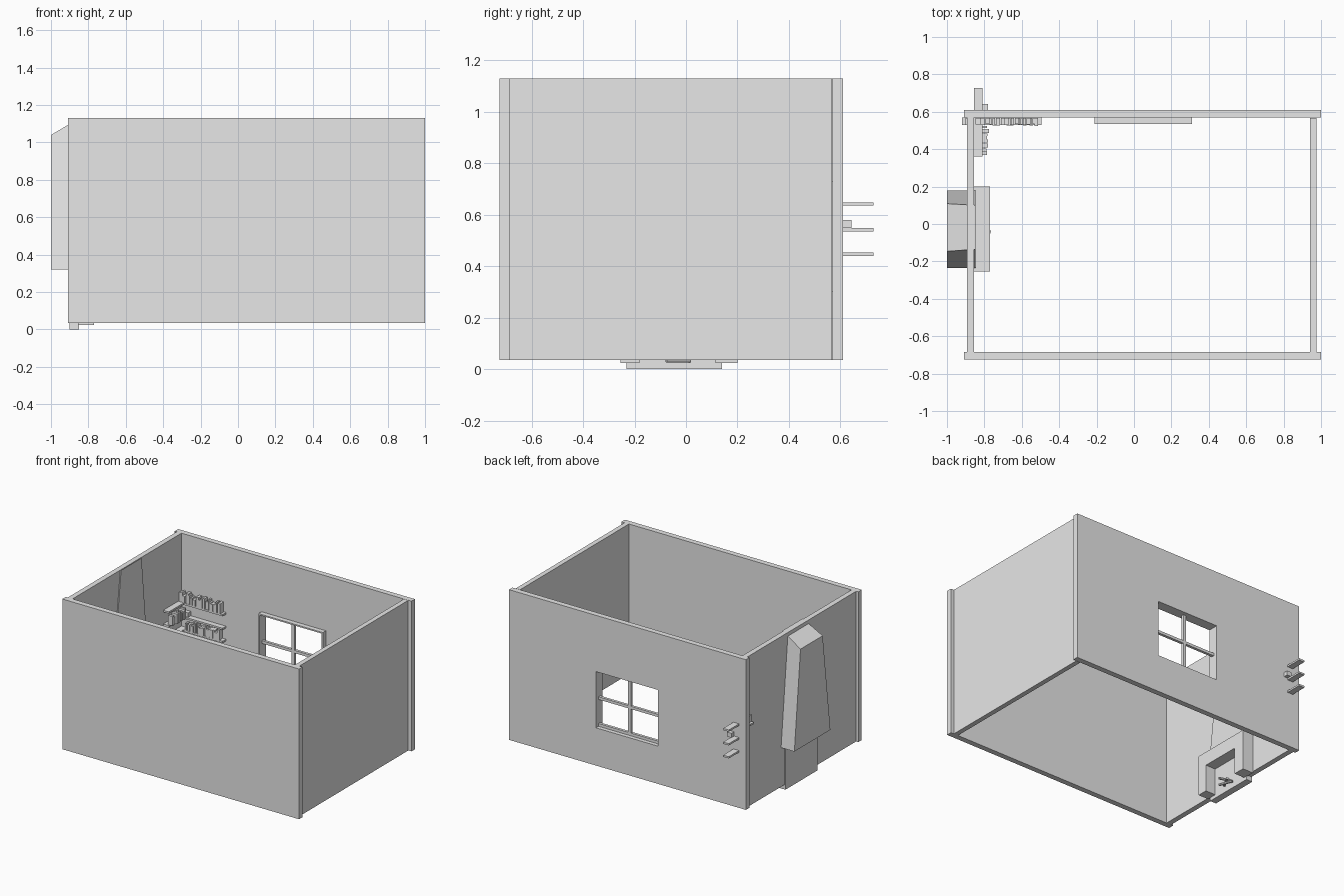
import bpy, bmesh, random
from mathutils import Matrix, Vector

random.seed(4)
cube = bpy.data.objects.get("Cube")
if cube:
    bpy.data.objects.remove(cube, do_unlink=True)

grey = bpy.data.materials.new("plain_grey")
grey.use_nodes = True
grey.diffuse_color = (0.8, 0.8, 0.8, 1)
grey.node_tree.nodes["Principled BSDF"].inputs["Base Color"].default_value = (0.8, 0.8, 0.8, 1)


def finish(name, bm):
    bmesh.ops.recalc_face_normals(bm, faces=bm.faces)
    mesh = bpy.data.meshes.new(name)
    bm.to_mesh(mesh)
    bm.free()
    mesh.materials.append(grey)
    obj = bpy.data.objects.new(name, mesh)
    bpy.context.collection.objects.link(obj)
    return obj


def add_box(bm, x, y, z):
    """Add a box given its (low, high) range on each axis."""
    size = Vector([r[1] - r[0] for r in (x, y, z)])
    mid = Vector([(r[0] + r[1]) / 2 for r in (x, y, z)])
    bmesh.ops.create_cube(bm, size=1, matrix=Matrix.Translation(mid) @ Matrix.Diagonal(size).to_4x4())


def box(name, x, y, z):
    bm = bmesh.new()
    add_box(bm, x, y, z)
    return finish(name, bm)


def ring(name, outer, inner, y):
    """Rectangular slab in the xz plane with a rectangular hole; rectangles are (x0, x1, z0, z1)."""
    bm = bmesh.new()
    loops = []
    for x0, x1, z0, z1 in (outer, inner):
        loops.append([bm.verts.new((a, y[0], b)) for a, b in ((x0, z0), (x1, z0), (x1, z1), (x0, z1))])
    out, inn = loops
    faces = [bm.faces.new((out[i], out[(i + 1) % 4], inn[(i + 1) % 4], inn[i])) for i in range(4)]
    grown = bmesh.ops.extrude_face_region(bm, geom=faces, use_keep_orig=True)["geom"]
    verts = [v for v in grown if isinstance(v, bmesh.types.BMVert)]
    bmesh.ops.translate(bm, verts=verts, vec=(0, y[1] - y[0], 0))
    return finish(name, bm)


# Walls, open above and below
LOW, TOP = 0.035, 1.13
HOLE = (-0.2, 0.3, 0.31, 0.72)
box("front_wall", (-0.91, 1), (-0.725, -0.685), (LOW, TOP))
box("left_wall", (0.94, 0.975), (-0.685, 0.568), (LOW, TOP))
box("right_wall", (-0.893, -0.855), (-0.685, 0.57), (LOW, TOP))
ring("back_wall", (-0.91, 1, LOW, TOP), HOLE, (0.57, 0.61))

# Window trim and glazing bars
ring("window_trim", (-0.21, 0.31, 0.3, 0.73), HOLE, (0.535, 0.57))
box("window_upright_bar", (0.038, 0.062), (0.56, 0.58), HOLE[2:])
box("window_cross_bar", HOLE[:2], (0.56, 0.58), (0.505, 0.525))
box("window_bottom_rail", HOLE[:2], (0.56, 0.58), (0.31, 0.33))

# Tapered chimney with a sloping top, passing through the wall
bm = bmesh.new()
profiles = []
for x, top in ((-1, 1.04), (-0.848, TOP)):
    t = (top - 0.32) / (TOP - 0.32)
    y0, y1 = -0.235 + 0.1 * t, 0.18 - 0.08 * t
    points = ((-0.235, 0.32), (0.18, 0.32), (y1, top), (y0, top))
    profiles.append([bm.verts.new((x, y, z)) for y, z in points])
a, b = profiles
bm.faces.new(a)
bm.faces.new(b)
for i in range(4):
    j = (i + 1) % 4
    bm.faces.new((a[i], a[j], b[j], b[i]))
finish("chimney", bm)
box("firebox_back", (-0.9, -0.85), (-0.232, 0.14), (0, 0.32))

# Fireplace surround
box("mantel", (-0.855, -0.77), (-0.255, 0.2), (0.22, 0.32))
for side, y in (("front", (-0.255, -0.18)), ("back", (0.115, 0.2))):
    box(side + "_fireplace_leg", (-0.855, -0.77), y, (0.025, 0.22))

# Crossed logs
bm = bmesh.new()
for turn, z in ((0.35, 0.035), (-0.5, 0.045), (1.3, 0.06)):
    place = Matrix.Translation((-0.815, -0.03, z)) @ Matrix.Rotation(turn, 4, "Z") @ Matrix.Rotation(1.5708, 4, "X")
    bmesh.ops.create_cone(bm, cap_ends=True, segments=8, radius1=0.009, radius2=0.009, depth=0.1, matrix=place)
finish("logs", bm)


def books(name, axis, start, end, across, base):
    """Fill a shelf with upright books of varying width, depth and height."""
    bm = bmesh.new()
    at = start
    while at < end - 0.02:
        width = random.uniform(0.01, 0.022)
        span = (at, at + width)
        height = (base, base + random.uniform(0.045, 0.075))
        if axis == "x":
            add_box(bm, span, (across[0] + random.uniform(0, 0.01), across[1]), height)
        else:
            add_box(bm, (across[0], across[1] - random.uniform(0, 0.015)), span, height)
        at += width + random.choice((0.001, 0.001, 0.006))
    return finish(name, bm)


# Corner shelves, the side ones run out through the back wall
for level, z, start in (("lower", 0.44, -0.85), ("middle", 0.535, -0.85), ("upper", 0.635, -0.92)):
    box(level + "_side_shelf", (-0.855, -0.81), (0.36, 0.728), (z, z + 0.013))
    box(level + "_back_shelf", (start, -0.495), (0.53, 0.57), (z, z + 0.013))
books("upper_back_books", "x", -0.9, -0.5, (0.525, 0.568), 0.648)
books("lower_back_books", "x", -0.8, -0.51, (0.525, 0.568), 0.453)
books("middle_side_books", "y", 0.37, 0.54, (-0.825, -0.775), 0.548)
box("flat_book", (-0.815, -0.78), (0.54, 0.642), (0.548, 0.58))
